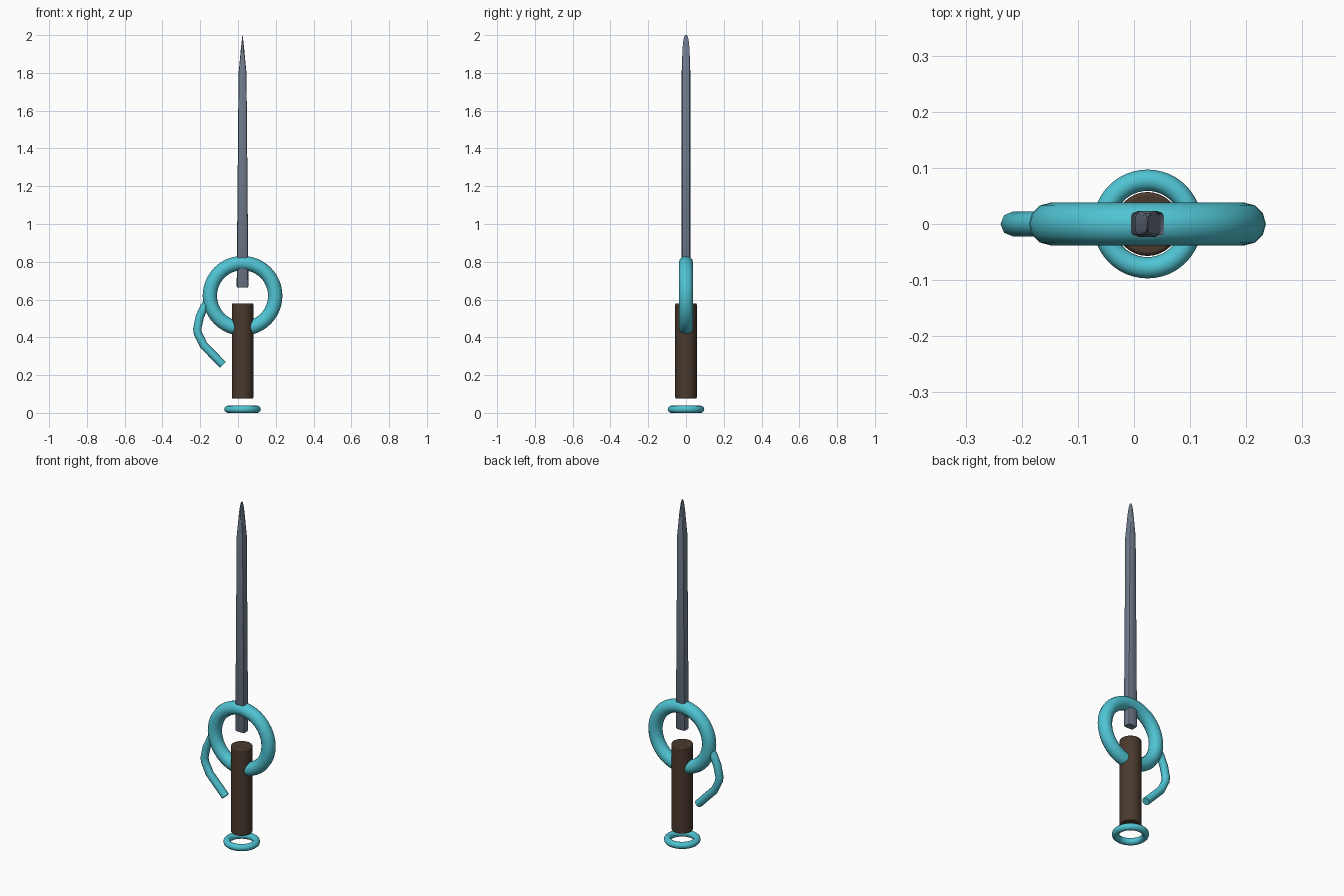
import bpy, bmesh, math

if "Cube" in bpy.data.objects:
    bpy.data.objects.remove(bpy.data.objects["Cube"])

CX = 0.024  # shared axis of blade, grip and rings


def material(name, rgb):
    m = bpy.data.materials.new(name)
    m.diffuse_color = (*rgb, 1)
    m.use_nodes = True
    m.node_tree.nodes["Principled BSDF"].inputs["Base Color"].default_value = m.diffuse_color
    return m


TEAL = material("teal", (0.08, 0.55, 0.65))
STEEL = material("steel", (0.17, 0.21, 0.28))
BROWN = material("brown", (0.068, 0.042, 0.027))


def finish(ob, name, mat, angle=35):
    ob.name = name
    ob.data.materials.append(mat)
    bpy.ops.object.select_all(action='DESELECT')
    bpy.context.view_layer.objects.active = ob
    ob.select_set(True)
    bpy.ops.object.shade_smooth_by_angle(angle=math.radians(angle))
    return ob


def ring(name, z, major, minor, rot=(0, 0, 0)):
    bpy.ops.mesh.primitive_torus_add(location=(CX, 0, z), rotation=rot, major_radius=major,
                                     minor_radius=minor, major_segments=48, minor_segments=12)
    return finish(bpy.context.object, name, TEAL, 60)


# Guard ring stands upright through the grip, pommel ring lies flat
ring("guard_ring", 0.62, 0.173, 0.038, (math.pi / 2, 0, 0))
ring("pommel_ring", 0.019, 0.078, 0.019)

# Grip with slightly softened rims
bpy.ops.mesh.primitive_cylinder_add(vertices=32, radius=0.057, depth=0.505,
                                    location=(CX, 0, 0.3275))
grip = bpy.context.object
bev = grip.modifiers.new("rim", 'BEVEL')
bev.width, bev.segments = 0.006, 2
finish(grip, "grip", BROWN)

# Blade: rounded rectangular section lofted up to a narrow tip
bm = bmesh.new()
stations = [(0.664, 0.028, 0.020), (0.670, 0.031, 0.023), (1.80, 0.021, 0.023),
            (1.86, 0.015, 0.021), (1.93, 0.0085, 0.0185), (1.975, 0.0035, 0.014),
            (1.993, 0.0015, 0.009), (2.0, 0.0006, 0.004)]
section = [(1, .6), (.9, .85), (.6, 1)]
quarter = section + [(-x, y) for x, y in reversed(section)]
outline = quarter + [(-x, -y) for x, y in quarter]
loops = [[bm.verts.new((CX + x * hx, y * hy, z)) for x, y in outline] for z, hx, hy in stations]
n = len(outline)
for lo, hi in zip(loops, loops[1:]):
    for i in range(n):
        j = (i + 1) % n
        bm.faces.new((lo[i], lo[j], hi[j], hi[i]))
bm.faces.new(loops[0][::-1])
bm.faces.new(loops[-1])
mesh = bpy.data.meshes.new("blade")
bm.to_mesh(mesh)
bm.free()
blade = bpy.data.objects.new("blade", mesh)
bpy.context.collection.objects.link(blade)
finish(blade, "blade", STEEL)

# Finger hook: bent tube starting inside the guard ring
path = [(-0.155, 0.595), (-0.178, 0.562), (-0.202, 0.51), (-0.216, 0.445),
        (-0.212, 0.42), (-0.183, 0.36), (-0.08, 0.254)]
cu = bpy.data.curves.new("hook", 'CURVE')
cu.dimensions = '3D'
cu.bevel_depth, cu.bevel_resolution, cu.use_fill_caps = 0.022, 2, True
sp = cu.splines.new('POLY')
sp.points.add(len(path) - 1)
for p, (x, z) in zip(sp.points, path):
    p.co = (x, 0, z, 1)
hook = bpy.data.objects.new("finger_hook", cu)
bpy.context.collection.objects.link(hook)
bpy.ops.object.select_all(action='DESELECT')
bpy.context.view_layer.objects.active = hook
hook.select_set(True)
bpy.ops.object.convert(target='MESH')
finish(bpy.context.object, "finger_hook", TEAL, 50)
